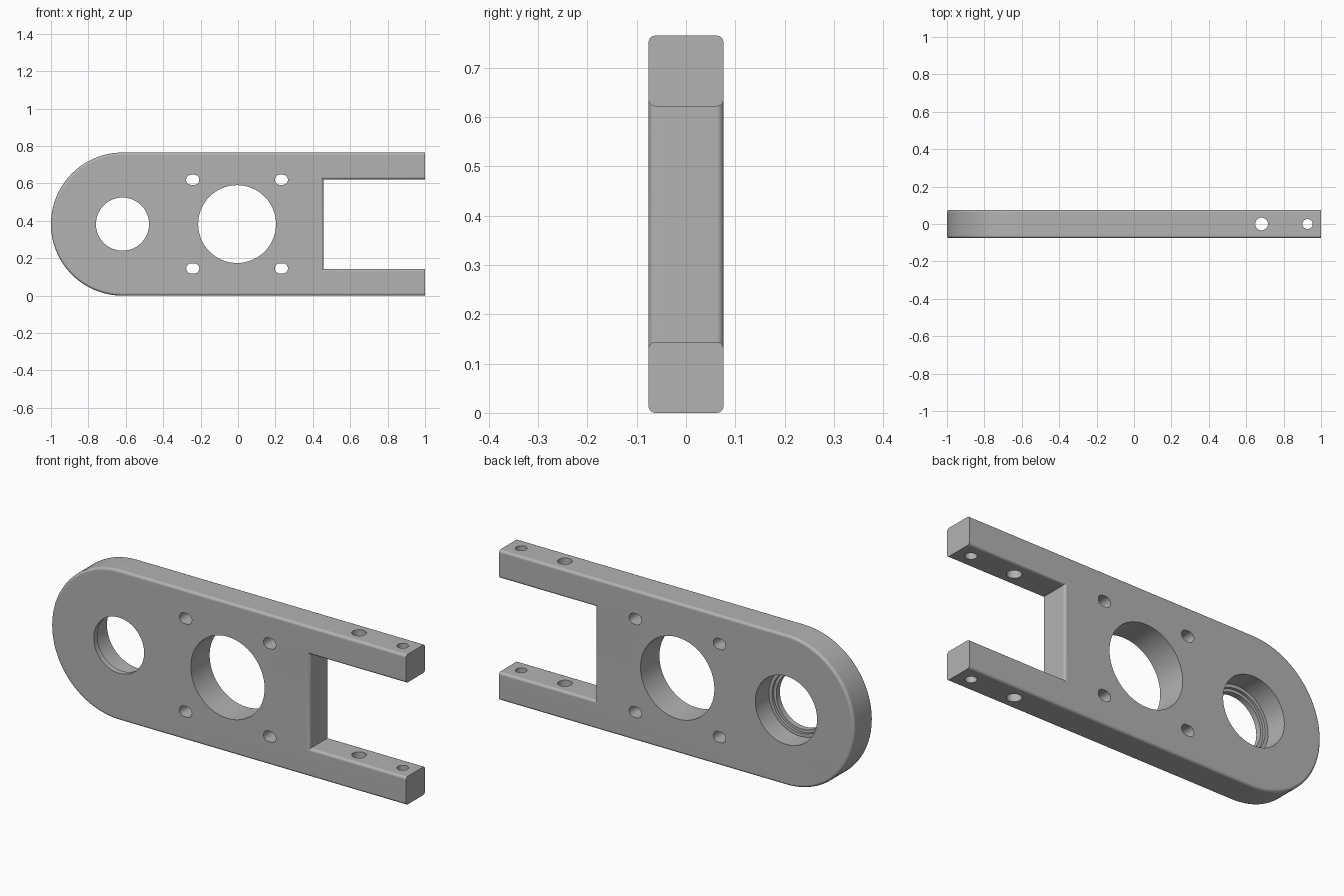
import bpy
import bmesh
from math import sin, cos, pi, radians
from mathutils import Matrix

if "Cube" in bpy.data.objects:
    bpy.data.objects.remove(bpy.data.objects["Cube"], do_unlink=True)

HEIGHT, HALF_Y, FILLET = 0.765, 0.076, 0.014
MID_Z = HEIGHT / 2
ARC_X = -1 + MID_Z
NOTCH_X, NOTCH_HALF = 0.457, 0.239
ARC_STEPS = 64

grey = bpy.data.materials.new("Machined grey")
grey.use_nodes = True
colour = (0.45, 0.45, 0.45, 1)
grey.diffuse_color = colour
grey.node_tree.nodes["Principled BSDF"].inputs["Base Color"].default_value = colour


def prism(name, outline, y0, y1, fillet=0):
    """Extrude an (x, z) outline along y, optionally rounding its rims."""
    bm = bmesh.new()
    face = bm.faces.new([bm.verts.new((x, y0, z)) for x, z in outline])
    grown = bmesh.ops.extrude_face_region(bm, geom=[face])
    moved = [g for g in grown["geom"] if isinstance(g, bmesh.types.BMVert)]
    bmesh.ops.translate(bm, verts=moved, vec=(0, y1 - y0, 0))
    bmesh.ops.recalc_face_normals(bm, faces=bm.faces)
    if fillet:
        # the flat prong ends keep sharp edges
        rims = [e for e in bm.edges
                if abs(e.verts[0].co.y - e.verts[1].co.y) < 1e-5
                and min(v.co.x for v in e.verts) < 0.999]
        bmesh.ops.bevel(bm, geom=rims, offset=fillet, segments=5,
                        profile=0.5, affect='EDGES')
    mesh = bpy.data.meshes.new(name)
    bm.to_mesh(mesh)
    bm.free()
    obj = bpy.data.objects.new(name, mesh)
    bpy.context.collection.objects.link(obj)
    mesh.materials.append(grey)
    return obj


def slot(x, z, r, half=0, steps=64):
    """Circle outline, stretched along x into a slot when half is given."""
    pts = []
    for side in (1, -1):
        for i in range(steps // 2 + 1 if half else steps // 2):
            a = -pi / 2 + 2 * pi * i / steps
            pts.append((x + side * (half + r * cos(a)), z + side * r * sin(a)))
    return pts


# plate outline: round end on one side, two prongs on the other
outline = [(ARC_X + MID_Z * cos(a), MID_Z + MID_Z * sin(a))
           for a in (pi / 2 + pi * i / ARC_STEPS for i in range(ARC_STEPS + 1))]
outline += [(1, 0), (1, MID_Z - NOTCH_HALF), (NOTCH_X, MID_Z - NOTCH_HALF),
            (NOTCH_X, MID_Z + NOTCH_HALF), (1, MID_Z + NOTCH_HALF), (1, HEIGHT)]
plate = prism("fork_plate", outline, -HALF_Y, HALF_Y, FILLET)

# central bore and the stepped bearing seat, open widest at the back
cutters = [prism("centre_cutter", slot(-0.005, MID_Z, 0.208), -0.2, 0.2)]
for radius, start in ((0.142, -0.2), (0.157, -0.047), (0.174, -0.034)):
    cutters.append(prism("seat_cutter", slot(ARC_X, MID_Z, radius), start, 0.2))

# four short mounting slots around the bore
for sx in (-1, 1):
    for sz in (-1, 1):
        shape = slot(-0.005 + sx * 0.237, MID_Z + sz * 0.237, 0.027, 0.008, 32)
        cutters.append(prism("slot_cutter", shape, -0.2, 0.2))

# upright pin holes through both prongs
for x, radius in ((0.682, 0.034), (0.928, 0.027)):
    pin = prism("pin_cutter", slot(0, 0, radius, steps=32), -1, 1)
    pin.data.transform(Matrix.Translation((x, 0, MID_Z)) @ Matrix.Rotation(radians(90), 4, 'X'))
    cutters.append(pin)

bpy.ops.object.select_all(action='DESELECT')
bpy.context.view_layer.objects.active = plate
plate.select_set(True)
for cutter in cutters:
    cutter.hide_render = True
    cut = plate.modifiers.new("Cut", 'BOOLEAN')
    cut.operation = 'DIFFERENCE'
    cut.solver = 'EXACT'
    cut.object = cutter
    bpy.ops.object.modifier_apply(modifier=cut.name)
    bpy.data.objects.remove(cutter, do_unlink=True)

# smooth curves with clean flat faces
bpy.ops.object.shade_smooth_by_angle(angle=radians(30))
weighted = plate.modifiers.new("Weighted normals", 'WEIGHTED_NORMAL')
weighted.keep_sharp = True
